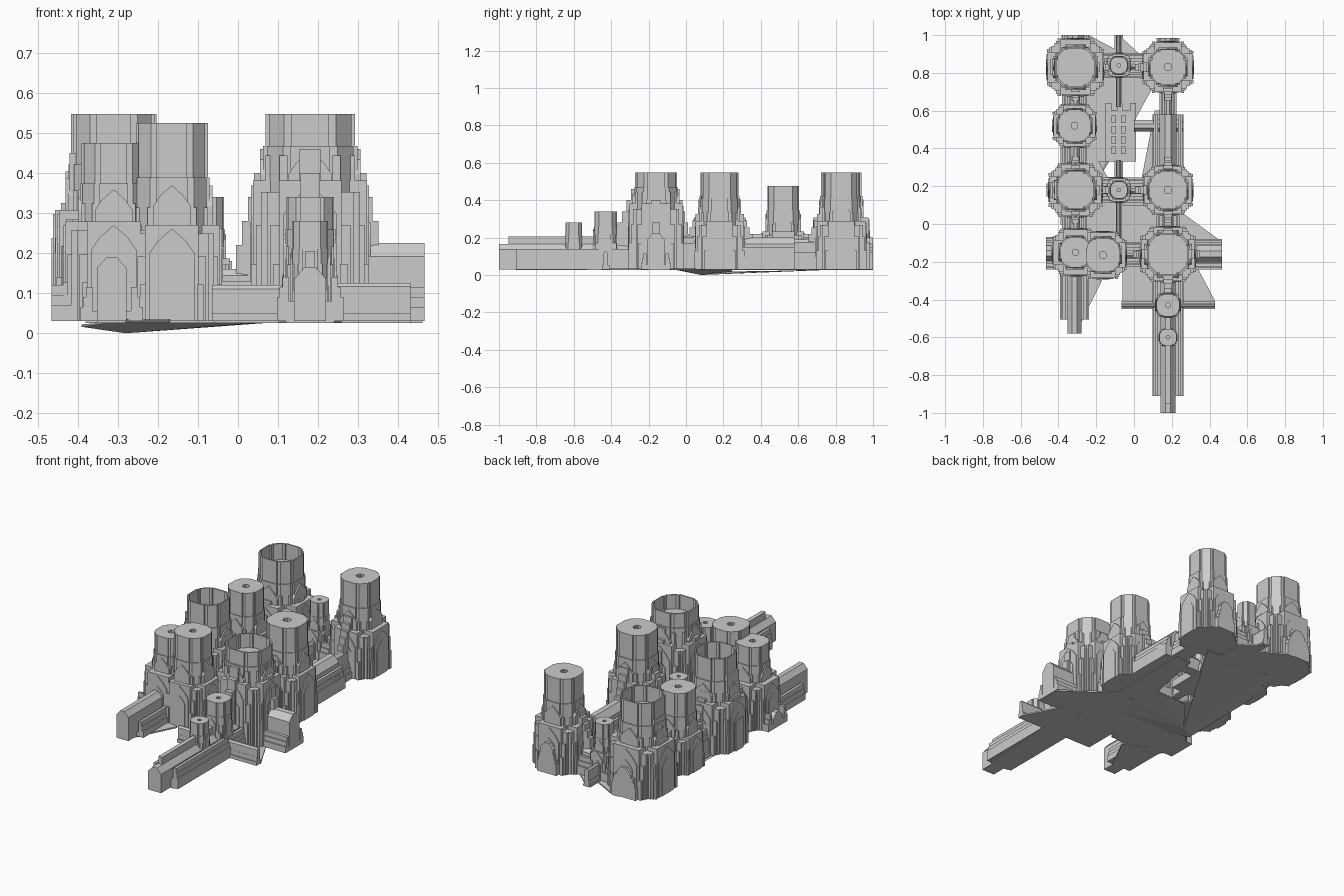
import bpy, bmesh, math
from mathutils import Matrix, Vector

if "Cube" in bpy.data.objects:
    bpy.data.objects.remove(bpy.data.objects["Cube"])

G = 0.03  # ground level of the buildings


def finish(bm, name):
    bmesh.ops.recalc_face_normals(bm, faces=bm.faces)
    me = bpy.data.meshes.new(name)
    bm.to_mesh(me)
    bm.free()
    ob = bpy.data.objects.new(name, me)
    bpy.context.collection.objects.link(ob)
    return ob


def box(bm, x0, x1, y0, y1, z0, z1, M=Matrix()):
    prism(bm, [(x0, y0), (x1, y0), (x1, y1), (x0, y1)], z0, z1, M)


def prism(bm, pts, z0, z1, M=Matrix()):
    lo = [bm.verts.new(M @ Vector((x, y, z0))) for x, y in pts]
    hi = [bm.verts.new(M @ Vector((x, y, z1))) for x, y in pts]
    n = len(pts)
    bm.faces.new(lo[::-1])
    bm.faces.new(hi)
    for i in range(n):
        j = (i + 1) % n
        bm.faces.new((lo[i], lo[j], hi[j], hi[i]))


def upright(bm, prof, y0, y1, M=Matrix()):
    """Extrude an (x, z) profile along y."""
    R = Matrix(((1, 0, 0, 0), (0, 0, 1, 0), (0, 1, 0, 0), (0, 0, 0, 1)))
    prism(bm, prof, y0, y1, M @ R)


def place(x, y, k=0):
    return Matrix.Translation((x, y, 0)) @ Matrix.Rotation(k * math.pi / 2, 4, 'Z')


def notched(r):
    """Round plan with square notches, 24 corners."""
    q = [(1, -.42), (1, .42), (.92, .42), (.92, .58), (.58, .92), (.42, .92)]
    out = []
    for k in range(4):
        for x, y in q:
            for _ in range(k):
                x, y = -y, x
            out.append((x * r, y * r))
    return out


def gable(w, z):
    return [(-w, G), (w, G), (w, z - w * 1.1), (w * .62, z - w * .55), (0, z),
            (-w * .62, z - w * .55), (-w, z - w * 1.1)]


def crown(bm, r, z0, z1, inner, depth, M):
    """Drum whose top has a recess."""
    n = 24
    ro, ri = notched(r), notched(r * inner)
    rings = [[bm.verts.new(M @ Vector((x, y, z))) for x, y in p]
             for p, z in ((ro, z0), (ro, z1), (ri, z1), (ri, z1 - depth))]
    for a, b in zip(rings, rings[1:]):
        for i in range(n):
            j = (i + 1) % n
            bm.faces.new((a[i], a[j], b[j], b[i]))
    bm.faces.new(rings[-1])
    bm.faces.new(rings[0][::-1])


def tower(name, x, y, r, top, b, zb, is_open=False):
    bm = bmesh.new()
    M = place(x, y)
    crown(bm, r, G, top, .93 if is_open else .2, .09 if is_open else .03, M)
    mid = zb + (top - zb) * .42
    prism(bm, notched(r * 1.05), G, mid, M)
    c = b * .74
    box(bm, -c, c, -c, c, G, zb * .82, M)
    for k in range(4):
        K = place(x, y, k)
        # gabled arm with nested pointed panels
        w = b * .52
        box(bm, -w, w, -b + .008, 0, G, zb * .93, K)
        upright(bm, gable(w * .86, zb * .9), -b + .003, 0, K)
        upright(bm, gable(w * .55, zb * .72), -b, 0, K)
        upright(bm, gable(w * .7, zb + (mid - zb) * .8), -r * 1.12, 0, K)
        for s in (-1, 1):
            # stepped corner buttresses
            for i, (f, h) in enumerate(((.98, .42), (.9, .66), (.82, .86))):
                a0, a1 = sorted((s * b * .5, s * b * (.62 + .05 * i)))
                box(bm, a0, a1, -b * f, 0, G, zb * h, K)
            a0, a1 = sorted((s * r * .5, s * r * .68))
            box(bm, a0, a1, -r * 1.0, 0, G, zb * 1.08, K)
    finish(bm, name)


def hall(name, x, y, k, l0, l1, half, peak, aisle=0, aisle_z=.12, aisle_end=None, fin=0):
    """Ridged hall running from l0 to l1 in its own -y direction, with side aisles."""
    bm = bmesh.new()
    M = place(x, y, k)
    e = peak - half * .75
    upright(bm, [(-half, G), (half, G), (half, e), (half * .35, peak), (-half * .35, peak), (-half, e)],
            -l1, -l0, M)
    if aisle:
        end = aisle_end or l1
        for i in range(3):
            a = aisle - .007 * i
            box(bm, -a, -aisle + .03, -end, -l0, G, aisle_z - .025 * (2 - i), M)
            box(bm, aisle - .03, a, -end, -l0, G, aisle_z - .025 * (2 - i), M)
        box(bm, -aisle + .03, aisle - .03, -end, -l0, G, aisle_z - .06, M)
    if fin:
        box(bm, -half * .3, half * .3, -l1 + .05, -l0, G, fin, M)
    finish(bm, name)


def stairs(name, x, y, k, l0, l1, z0, z1, w, n=5):
    """Stepped buttress falling away from a tower."""
    bm = bmesh.new()
    for i in range(n):
        t = (i + 1) / n
        ww = w * (1 - .08 * i)
        box(bm, -ww, ww, -(l0 + (l1 - l0) * t), -l0 + .01, G, z0 + (z1 - z0) * i / (n - 1), place(x, y, k))
    finish(bm, name)


L, R, S = -.31, .18, -.08   # tower columns

# main towers: x, y, crown radius, top, base half width, body height
for i, a in enumerate([
        (L, .83, .107, .547, .155, .33, True), (L - .005, .52, .085, .475, .118, .25),
        (L, .18, .102, .547, .145, .33, True), (L, -.15, .08, .475, .128, .3),
        (-.165, -.165, .09, .525, .128, .29), (R, .83, .093, .547, .138, .31),
        (R, .18, .098, .547, .136, .31), (R, -.16, .112, .547, .15, .41, True)]):
    tower("tower_%d" % (i + 1), *a)

# small turrets
for i, a in enumerate([(S, .84, .045, .34, .068, .2), (S, .18, .045, .34, .068, .2),
                       (R, -.43, .06, .34, .07, .2), (R, -.6, .045, .28, .05, .16)]):
    tower("turret_%d" % (i + 1), *a)

# long front halls and side wings
hall("right_front_hall", R, -.16, 0, .1, .84, .04, .165, .083, .14, .75, .205)
hall("left_front_hall", L - .005, -.15, 0, .1, .43, .037, .19, .078, .115, .355, .0)
hall("right_wing", R, -.16, 1, .1, .285, .045, .225, .08, .115)
hall("left_wing", L, -.155, 3, .08, .155, .04, .115, .085, .12)
hall("front_cross_wing_right", R, -.43, 1, .03, .25, .012, .125, .02, .1)
hall("front_cross_wing_left", R, -.43, 3, .03, .245, .012, .12, .02, .1)
hall("right_long_hall", R, .18, 2, .1, .4, .045, .2, .083, .15)
hall("right_link", R, .58, 2, 0, .15, .022, .19, .045, .12)
hall("right_cross_bar", .0, .52, 1, 0, .26, .03, .12)
hall("back_left_porch", L, .83, 2, .1, .17, .045, .2, .075, .15)
hall("back_middle_porch", S, .84, 2, .05, .16, .012, .13, .022, .09)
hall("back_right_porch", R, .83, 2, .1, .155, .04, .2, .06, .14)

# links along the left column and across the courtyard
for i, (y0, y1) in enumerate(((.83, .52), (.52, .18), (.18, -.15), (-.16, .18))):
    hall("column_link_%d" % (i + 1), R if i == 3 else L, y0, 0 if i < 3 else 2, .05,
         abs(y0 - y1), .025, .22, .06, .17)
for i, y in enumerate((.84, .18, -.16)):
    hall("cross_link_%d" % (i + 1), L, y, 1, .08, .46, .022, .16, .065, .13)
hall("courtyard_spur", S, .18, 0, .03, .3, .012, .13, .022, .09)
hall("courtyard_spur_back", S, .18, 2, .03, .16, .012, .13, .022, .09)
hall("back_spur", S, .84, 0, .03, .22, .012, .13, .022, .09)

# stepped buttresses between the towers
for i, (x, y, b) in enumerate(((L, .83, .1), (L, .18, .1), (R, .83, .1), (R, .18, .1), (R, -.16, .11))):
    for k in range(4):
        if (k == 1 and i in (2, 3)) or (k == 3 and i in (0, 1)) or (k == 2 and i in (0, 2)):
            continue
        outward = i == 4 and k in (0, 1)
        stairs("step_buttress_%d_%d" % (i + 1, k + 1), x, y, k, b, b + (.075 if not outward or k == 1 else .12),
               .46 if i == 4 else .36, .22, .026)
for i, x in ((0, L), (1, L)):
    stairs("side_buttress_%d" % (i + 1), x, (.83, .18)[i], 3, .1, .152, .45, .2, .05)

# courtyard block with battlements
bm = bmesh.new()
box(bm, -.15, .01, .33, .6, G, .07)
for sx in (-.15, -.09, -.02):
    box(bm, sx, sx + .03, .59, .64, G, .07)
for sx in (-.12, -.07):
    for i in range(4):
        box(bm, sx, sx + .025, .37 + i * .055, .41 + i * .055, .06, .078)
finish(bm, "courtyard_block")

# thin ground plates
bm = bmesh.new()
for p in ([(.2, .1), (.46, -.09), (.46, -.2), (.2, -.2)],
          [(.25, -.15), (.32, -.2), (.43, -.41), (.1, -.42)],
          [(-.06, -.42), (.2, -.42), (.2, .1), (-.06, .1)],
          [(-.3, -.25), (-.17, -.3), (-.28, -.52), (-.35, -.52)],
          [(-.3, .76), (.12, .76), (.01, .56), (.01, .33), (-.15, .33), (-.3, .33)],
          [(-.28, 1.0), (-.24, 1.0), (-.09, .92), (-.08, 1.0), (.03, .9), (.03, .76), (-.28, .76)],
          [(.04, .24), (.12, .1), (.2, .1), (.2, .6), (.11, .6)],
          [(.1, -.4), (.12, -.91), (.24, -.91), (.26, -.4)],
          [(-.38, -.2), (-.06, -.2), (-.06, .1), (.04, .24), (-.14, .25), (-.17, .3), (-.38, .7)]):
    prism(bm, p, .026, .034)
finish(bm, "ground_plates")

# sloping underside meeting at one low point
bm = bmesh.new()
tip = bm.verts.new((-.28, .08, 0))
rim = [bm.verts.new(v) for v in ((-.3, -.07, .03), (.1, -.06, .03), (.13, .1, .03), (.04, .24, .027),
                                 (-.15, .25, .018), (-.15, .33, .018), (.12, .76, .03), (-.3, .83, .03),
                                 (-.39, .5, .022), (-.39, 0, .016))]
for i in range(len(rim)):
    if i != 4:
        bm.faces.new((tip, rim[i], rim[(i + 1) % len(rim)]))
finish(bm, "underside")
